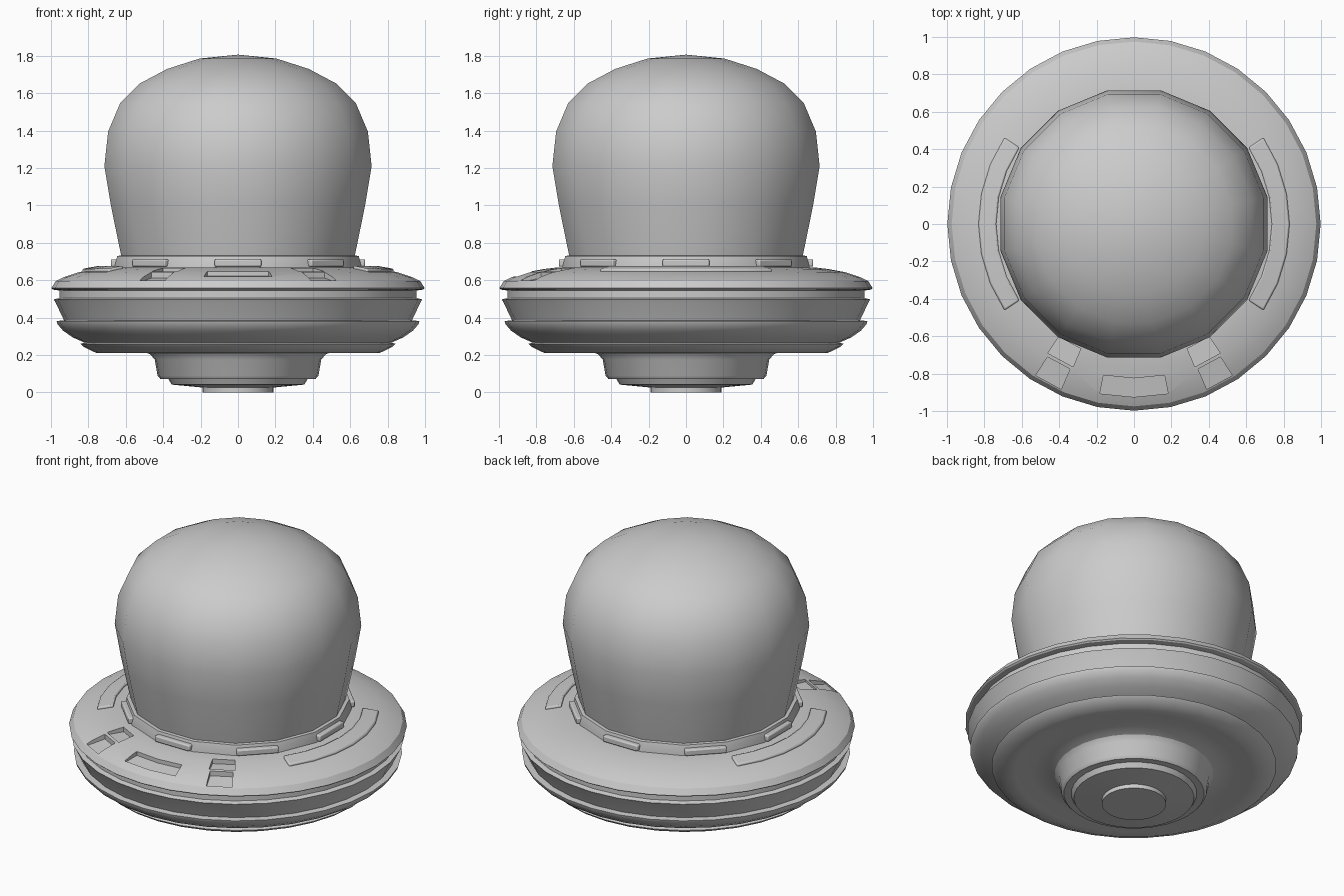
import bpy, bmesh
from math import sin, cos, pi, radians
from mathutils import Matrix

if "Cube" in bpy.data.objects:
    bpy.data.objects.remove(bpy.data.objects["Cube"])


def finish(name, bm, smooth=30):
    bmesh.ops.remove_doubles(bm, verts=bm.verts, dist=1e-5)
    bmesh.ops.recalc_face_normals(bm, faces=bm.faces)
    me = bpy.data.meshes.new(name)
    bm.to_mesh(me)
    bm.free()
    shade(me, smooth)
    ob = bpy.data.objects.new(name, me)
    bpy.context.collection.objects.link(ob)
    return ob


def shade(me, angle):
    me.polygons.foreach_set("use_smooth", [True] * len(me.polygons))
    me.set_sharp_from_angle(angle=radians(angle))


def revolve(name, profile, n, offset=0, smooth=30):
    bm = bmesh.new()
    rings = []
    for r, z in profile:
        if r == 0:
            rings.append([bm.verts.new((0, 0, z))] * n)
        else:
            rings.append([bm.verts.new((r * cos(offset + 2 * pi * i / n),
                                        r * sin(offset + 2 * pi * i / n), z)) for i in range(n)])
    for a, b in zip(rings, rings[1:]):
        for i in range(n):
            j = (i + 1) % n
            bm.faces.new(list(dict.fromkeys((a[i], a[j], b[j], b[i]))))
    return finish(name, bm, smooth)


def sector(name, section, centre, half, n, bevel=0):
    """Sweep a small closed (r, z) section through an arc given in degrees."""
    bm = bmesh.new()
    rings = []
    for i in range(n + 1):
        a = radians(centre - half + 2 * half * i / n)
        rings.append([bm.verts.new((r * cos(a), r * sin(a), z)) for r, z in section])
    m = len(section)
    for a, b in zip(rings, rings[1:]):
        for i in range(m):
            j = (i + 1) % m
            bm.faces.new((a[i], a[j], b[j], b[i]))
    bm.faces.new(rings[0])
    bm.faces.new(rings[-1])
    ob = finish(name, bm)
    if bevel:
        mod = ob.modifiers.new("bevel", 'BEVEL')
        mod.width = bevel
        mod.segments = 2
    return ob


# Saucer hull, from top centre to underside boss
hull = revolve("saucer_hull", [
    (0, 0.668), (0.69, 0.668), (0.76, 0.66), (0.85, 0.643), (0.93, 0.617), (0.975, 0.595),
    (0.998, 0.557), (0.99, 0.55), (0.955, 0.545), (0.955, 0.505), (0.985, 0.497), (0.975, 0.48),
    (0.93, 0.385), (0.97, 0.382), (0.965, 0.365), (0.935, 0.33), (0.885, 0.295), (0.82, 0.266),
    (0.842, 0.26), (0.825, 0.243), (0.76, 0.212), (0.70, 0.213), (0.60, 0.228), (0.52, 0.222),
    (0.47, 0.205), (0.445, 0.175), (0.43, 0.09), (0.415, 0.072), (0.372, 0.072), (0.355, 0.042),
    (0.25, 0.032), (0.19, 0.026), (0.19, 0), (0, 0)], 32)

# Recessed control panels cut into the top of the hull
cuts = [(-90, 11.4, 2, 0.825, 0.925, 0.622, 0.606)]
for a in (-61.6, -118.4):
    cuts.append((a, 5.3, 1, 0.725, 0.83, 0.634, 0.632))
    cuts.append((a, 4.6, 1, 0.848, 0.965, 0.612, 0.588))
for a, half, n, r0, r1, z0, z1 in cuts:
    cutter = sector("panel_cutter", [(r0, z0), (r1, z1), (r1, 0.75), (r0, 0.75)], a, half, n)
    cutter.hide_render = True
    mod = hull.modifiers.new("panel", 'BOOLEAN')
    mod.operation = 'DIFFERENCE'
    mod.solver = 'EXACT'
    mod.object = cutter
bpy.context.view_layer.update()
cut_mesh = bpy.data.meshes.new_from_object(hull.evaluated_get(bpy.context.evaluated_depsgraph_get()))
hull.modifiers.clear()
hull.data = cut_mesh
shade(cut_mesh, 30)
for ob in [o for o in bpy.data.objects if o.name.startswith("panel_cutter")]:
    bpy.data.objects.remove(ob)

# Raised curved pads on both sides
for name, a in (("right_pad", 0), ("left_pad", 180)):
    sector(name, [(0.737, 0.64), (0.832, 0.63), (0.832, 0.661), (0.737, 0.678)], a, 33.7, 6, 0.008)

# Collar at the base of the dome
half_step = pi / 16
revolve("dome_collar", [(0.60, 0.64), (0.672, 0.655), (0.672, 0.675), (0.658, 0.73), (0.60, 0.735)],
        16, half_step)

# Eight collar lights, one on every second facet
for i in range(8):
    bm = bmesh.new()
    bmesh.ops.create_cube(bm, size=1, matrix=Matrix.Rotation(i * pi / 4, 4, 'Z')
                          @ Matrix.Translation((0.65, 0, 0.692))
                          @ Matrix.Diagonal((0.06, 0.25, 0.04, 1)))
    light = finish(f"collar_light_{i + 1}", bm)
    mod = light.modifiers.new("bevel", 'BEVEL')
    mod.width = 0.008
    mod.segments = 2

# Dome canopy with sixteen sides
revolve("dome", [(0.625, 0.68), (0.645, 0.77), (0.693, 1.0), (0.7286, 1.21), (0.708, 1.395),
                 (0.643, 1.545), (0.535, 1.652), (0.385, 1.73), (0.21, 1.785), (0, 1.806)],
        16, half_step, 60)
